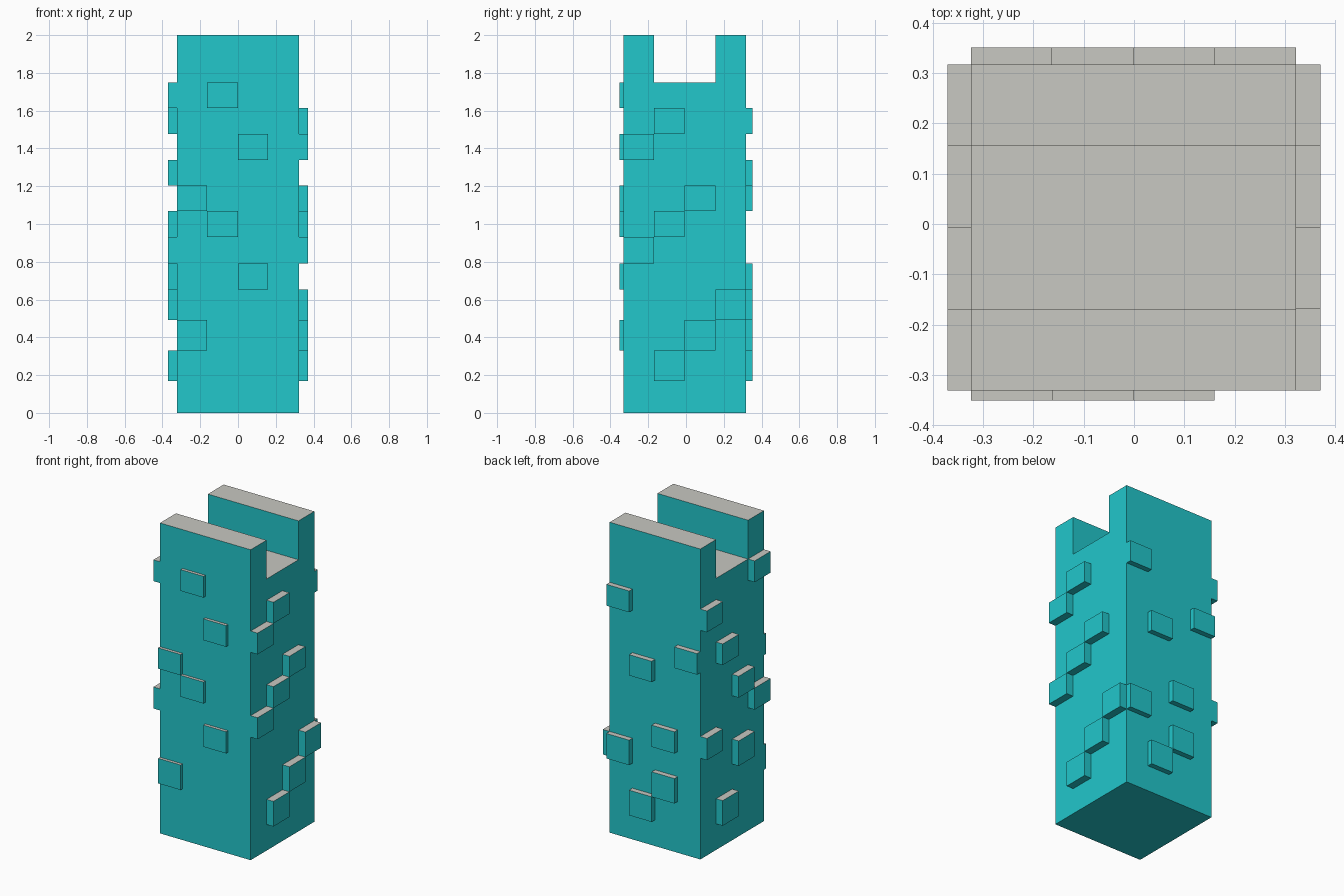
import bpy, bmesh

if "Cube" in bpy.data.objects:
    bpy.data.objects.remove(bpy.data.objects["Cube"])

def material(name, rgb):
    m = bpy.data.materials.new(name)
    m.diffuse_color = (*rgb, 1)
    m.use_nodes = True
    m.node_tree.nodes["Principled BSDF"].inputs["Base Color"].default_value = m.diffuse_color
    return m

TEAL = material("teal", (0.016, 0.571, 0.597))
GREY = material("warm grey", (0.578, 0.578, 0.539))

# Main sizes: cell edges along x and y, brick rows along z
XS = [-0.324, -0.163, -0.001, 0.16, 0.322]
YS = [-0.331, -0.169, -0.007, 0.156, 0.317]
ZS = [0.168, 0.33, 0.491, 0.652, 0.792, 0.931, 1.069, 1.203, 1.339, 1.476, 1.613, 1.75]
OUT_X, OUT_Y = 0.371, 0.351
EMBED = 0.01

def finish(name, bm):
    """Make an object; faces that look up are grey, all others teal."""
    bmesh.ops.recalc_face_normals(bm, faces=bm.faces)
    bm.normal_update()
    for f in bm.faces:
        f.material_index = 1 if f.normal.z > 0.5 else 0
    me = bpy.data.meshes.new(name)
    bm.to_mesh(me)
    bm.free()
    me.materials.append(TEAL)
    me.materials.append(GREY)
    bpy.context.collection.objects.link(bpy.data.objects.new(name, me))

def add_box(bm, x, y, z):
    vs = bmesh.ops.create_cube(bm, size=1)["verts"]
    for v in vs:
        v.co = [r[0] if c < 0 else r[1] for c, r in zip(v.co, (x, y, z))]

# Tower body: notched profile extruded along x
bm = bmesh.new()
profile = [(YS[0], 0), (YS[4], 0), (YS[4], 2), (YS[3], 2), (YS[3], 1.75),
           (YS[1], 1.75), (YS[1], 2), (YS[0], 2)]
face = bm.faces.new([bm.verts.new((XS[0], y, z)) for y, z in profile])
ext = bmesh.ops.extrude_face_region(bm, geom=[face])["geom"]
for v in ext:
    if isinstance(v, bmesh.types.BMVert):
        v.co.x = XS[4]
finish("tower_body", bm)

# Raised bricks on each side: (column, row), columns count along +x or +y
bricks = {
    "front": [(1, 10), (2, 8), (0, 6), (1, 5), (2, 3), (0, 1)],
    "back": [(3, 9), (0, 7), (2, 6), (1, 3), (3, 2), (1, 1), (2, 0)],
    "right": [(1, 9), (0, 8), (2, 6), (1, 5), (0, 4), (3, 2), (2, 1), (1, 0)],
    "left": [(0, 10), (3, 9), (2, 7), (1, 5), (0, 4), (3, 3), (1, 2), (2, 0)],
}
depth = {
    "front": (-OUT_Y, YS[0] + EMBED), "back": (YS[4] - EMBED, OUT_Y),
    "right": (XS[4] - EMBED, OUT_X), "left": (-OUT_X, XS[0] + EMBED),
}
for side, cells in bricks.items():
    bm = bmesh.new()
    for c, r in cells:
        z = ZS[r:r + 2]
        if side in ("front", "back"):
            add_box(bm, XS[c:c + 2], depth[side], z)
        else:
            add_box(bm, depth[side], YS[c:c + 2], z)
    finish(side + "_bricks", bm)
